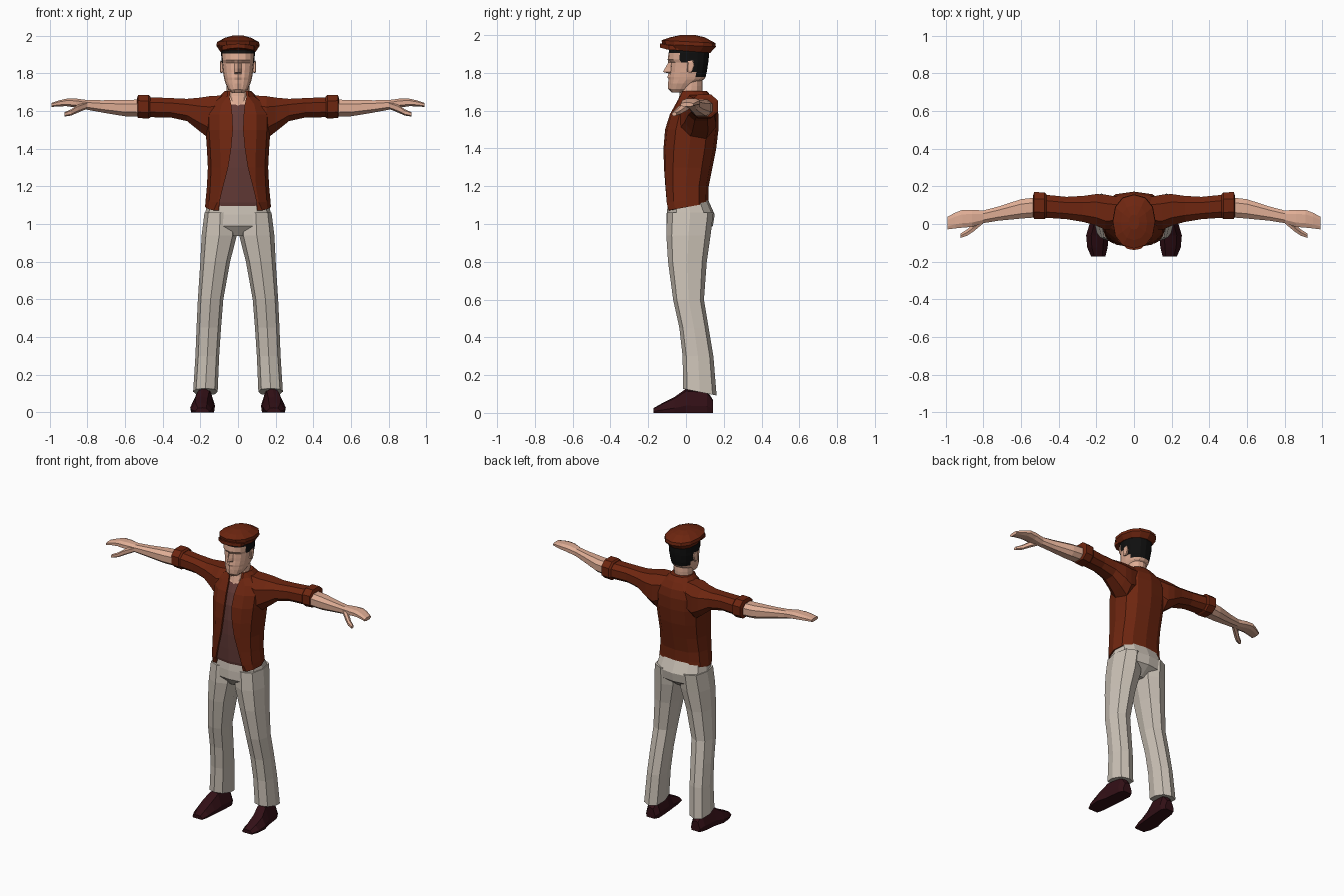
import bpy, bmesh, math
from mathutils import Vector


def material(name, rgb):
    m = bpy.data.materials.new(name)
    m.diffuse_color = (*rgb, 1)
    return m


RUST = material("rust cloth", (0.155, 0.019, 0.005))
SHIRT = material("mauve shirt", (0.125, 0.043, 0.038))
PANTS = material("pale trousers", (0.60, 0.54, 0.47))
SKIN = material("skin", (0.74, 0.42, 0.30))
HAIR = material("black hair", (0.005, 0.005, 0.005))
SHOE = material("dark leather", (0.032, 0.005, 0.008))


def loft(name, rings, mats, closed=True, pick=None):
    """Skin rings of points, cap both ends and mirror across x = 0."""
    bm = bmesh.new()
    rows = [[bm.verts.new(p) for p in r] for r in rings]
    n = len(rows[0])
    for a, b in zip(rows, rows[1:]):
        for k in range(n if closed else n - 1):
            j = (k + 1) % n
            f = bm.faces.new((a[k], a[j], b[j], b[k]))
            if pick:
                f.material_index = pick(f.calc_center_median(), k)
    for row in (rows[0], rows[-1]):
        f = bm.faces.new(row)
        if pick:
            f.material_index = pick(f.calc_center_median(), n)
    bmesh.ops.recalc_face_normals(bm, faces=bm.faces)
    me = bpy.data.meshes.new(name)
    bm.to_mesh(me)
    bm.free()
    for m in mats:
        me.materials.append(m)
    ob = bpy.data.objects.new(name, me)
    bpy.context.collection.objects.link(ob)
    mod = ob.modifiers.new("mirror", "MIRROR")
    mod.merge_threshold = 0.0005
    return ob


def sgnpow(v, p):
    return math.copysign(abs(v) ** p, v)


def half_ring(z, rx, yf, yb, tilt=0.0, n=6, p=0.8):
    """Right half of a rounded outline, from front centre to back centre."""
    cy, ry = (yf + yb) / 2, (yb - yf) / 2
    out = []
    for k in range(n + 1):
        a = math.pi * k / n
        x = rx * sgnpow(math.sin(a), p) if 0 < k < n else 0.0
        y = cy - ry * sgnpow(math.cos(a), p)
        out.append(Vector((x, y, z + tilt * (y - cy))))
    return out


def x_ring(x, y, z, ry, rz, n=8, p=0.8):
    """Closed ring facing along x, for arms."""
    pts = []
    for k in range(n):
        a = 2 * math.pi * (k + 0.5) / n
        pts.append((x, y + ry * sgnpow(math.cos(a), p) * 1.05,
                    z + rz * sgnpow(math.sin(a), p) * 1.05))
    return pts


# Jacket with open front: band 0 is the recessed shirt, band 1 the lapel lip
rings = []
for z, rx, yf, yb, w, tilt in [
        (1.09, .175, -.105, .118, .120, .18), (1.125, .172, -.115, .118, .100, .1),
        (1.20, .165, -.12, .12, .078, 0), (1.30, .160, -.125, .14, .052, 0),
        (1.40, .165, -.125, .16, .036, 0), (1.50, .172, -.115, .172, .027, 0),
        (1.58, .172, -.09, .172, .030, 0), (1.635, .150, -.06, .16, .036, 0),
        (1.675, .10, -.04, .135, .045, 0), (1.705, .07, -.025, .11, .045, 0)]:
    r = half_ring(z, rx, yf, yb, tilt)
    t = min(w / r[1].x, 1)
    edge = r[0].lerp(r[1], t)
    r[1].x = max(r[1].x, w + .01)
    rings.append([r[0] + Vector((0, .014, 0)), edge + Vector((0, .014, 0)), edge] + r[1:])
loft("jacket_and_shirt", rings, (RUST, SHIRT, SKIN), False,
     lambda c, k: 0 if k != 0 else (1 if c.z < 1.62 else 2))

# Sleeves with rolled cuffs
loft("sleeve", [x_ring(*r) for r in [
    (.06, .06, 1.59, .08, .095), (.15, .062, 1.565, .095, .115),
    (.20, .075, 1.58, .085, .092), (.27, .08, 1.605, .07, .06),
    (.36, .085, 1.617, .06, .052), (.48, .095, 1.62, .062, .054)]], (RUST,))
loft("cuff", [x_ring(*r) for r in [
    (.465, .097, 1.62, .062, .056), (.475, .097, 1.622, .072, .064),
    (.53, .098, 1.624, .072, .062), (.535, .096, 1.62, .058, .05)]], (RUST,))

# Forearm and flat hand
loft("forearm_and_hand", [x_ring(*r) for r in [
    (.50, .09, 1.615, .054, .046), (.60, .08, 1.615, .052, .044),
    (.72, .055, 1.624, .038, .033), (.80, .038, 1.632, .034, .026),
    (.86, .030, 1.642, .046, .024), (.91, .028, 1.645, .048, .020),
    (.95, .018, 1.640, .042, .016), (.99, .005, 1.632, .034, .011)]], (SKIN,))
loft("thumb", [x_ring(*r, n=6) for r in [
    (.80, .02, 1.63, .018, .018), (.85, -.018, 1.612, .022, .020),
    (.885, -.045, 1.592, .018, .016), (.92, -.062, 1.582, .012, .011)]], (SKIN,))

# Neck
loft("neck", [half_ring(*r, p=1) for r in [
    (1.61, .05, -.055, .08), (1.68, .062, -.035, .085),
    (1.73, .062, -.03, .088), (1.79, .06, -.03, .085)]], (SKIN,), False)

# Head: front column pushed out by d for the nose, lips and chin
rings = []
for z, rx, yf, yb, d in [
        (1.695, .030, -.075, -.01, 0), (1.715, .052, -.088, .03, .006),
        (1.745, .066, -.088, .06, .008), (1.765, .072, -.088, .095, .003),
        (1.778, .075, -.089, .104, .010), (1.797, .078, -.086, .108, .006),
        (1.805, .080, -.084, .11, .038), (1.825, .082, -.083, .113, .028),
        (1.855, .086, -.080, .118, .014), (1.870, .087, -.095, .12, .002),
        (1.905, .090, -.092, .122, 0), (1.94, .088, -.085, .118, 0)]:
    r = half_ring(z, rx, yf, yb, n=8, p=.85)
    nose = Vector((.018, r[0].y + .003, z))
    r[0].y -= d
    rings.append([r[0], nose] + r[1:])


def hair_rule(c, k):
    back = c.y > .035 and c.z > 1.775
    side = c.y > -.035 and c.z > 1.85
    return int(c.z > 1.90 or back or side)


loft("head", rings, (SKIN, HAIR), False, hair_rule)

# Ears
loft("ear", [[(x, .022 + dy * s, 1.835 + dz * s) for dy, dz in
              ((-.016, -.03), (.008, -.035), (.022, .005), (.016, .032), (-.014, .026))]
             for x, s in ((.07, .8), (.092, 1), (.096, .7))], (SKIN,))

# Flat cap and its short brim
loft("cap", [half_ring(*r, p=.9) for r in [
    (1.915, .094, -.105, .128, -.08), (1.945, .114, -.125, .158, -.05),
    (1.965, .112, -.13, .155, -.05), (1.988, .07, -.085, .10, 0),
    (2.0, .028, -.03, .05, 0)]], (RUST,), False)
loft("cap_brim", [[(0, -.138, z + .012), (.035, -.132, z + .010), (.085, -.09, z),
                   (.09, -.04, z), (0, -.04, z)] for z in (1.922, 1.945)], (RUST,), False)

# Trousers: hips and two legs
loft("hips", [half_ring(*r) for r in [
    (1.125, .160, -.095, .112, .14), (1.05, .176, -.103, .152, 0),
    (.99, .184, -.104, .142, 0), (.935, .07, -.06, .07, 0)]], (PANTS,), False)


def leg_ring(z, xi, xo, yf, yb, tilt=0, n=8):
    cx, cy, rx, ry = (xi + xo) / 2, (yf + yb) / 2, (xo - xi) / 2, (yb - yf) / 2
    pts = []
    for k in range(n):
        a = 2 * math.pi * k / n
        y = cy + ry * sgnpow(math.sin(a), .8)
        pts.append((cx + rx * sgnpow(math.cos(a), .8), y, z + tilt * (y - cy)))
    return pts


loft("trouser_leg", [leg_ring(*r) for r in [
    (1.06, .010, .178, -.10, .145), (.94, .006, .193, -.104, .13),
    (.80, .042, .200, -.095, .11), (.60, .078, .213, -.068, .095),
    (.45, .090, .220, -.035, .12), (.30, .100, .226, -.018, .145),
    (.11, .108, .238, -.015, .162, -.2)]], (PANTS,))


# Shoes, lofted from heel to toe
def shoe_ring(y, cx, hw, h):
    return [(cx + hw * u, y, h * v) for u, v in
            ((-.9, 0), (-1, .3), (-.55, .9), (0, 1), (.55, .9), (1, .3), (.9, 0))]


loft("shoe", [shoe_ring(*r) for r in [
    (.142, .172, .034, .07), (.11, .172, .05, .12), (.0, .182, .054, .128),
    (-.06, .194, .06, .085), (-.125, .194, .054, .052),
    (-.172, .19, .038, .025)]], (SHOE,))
